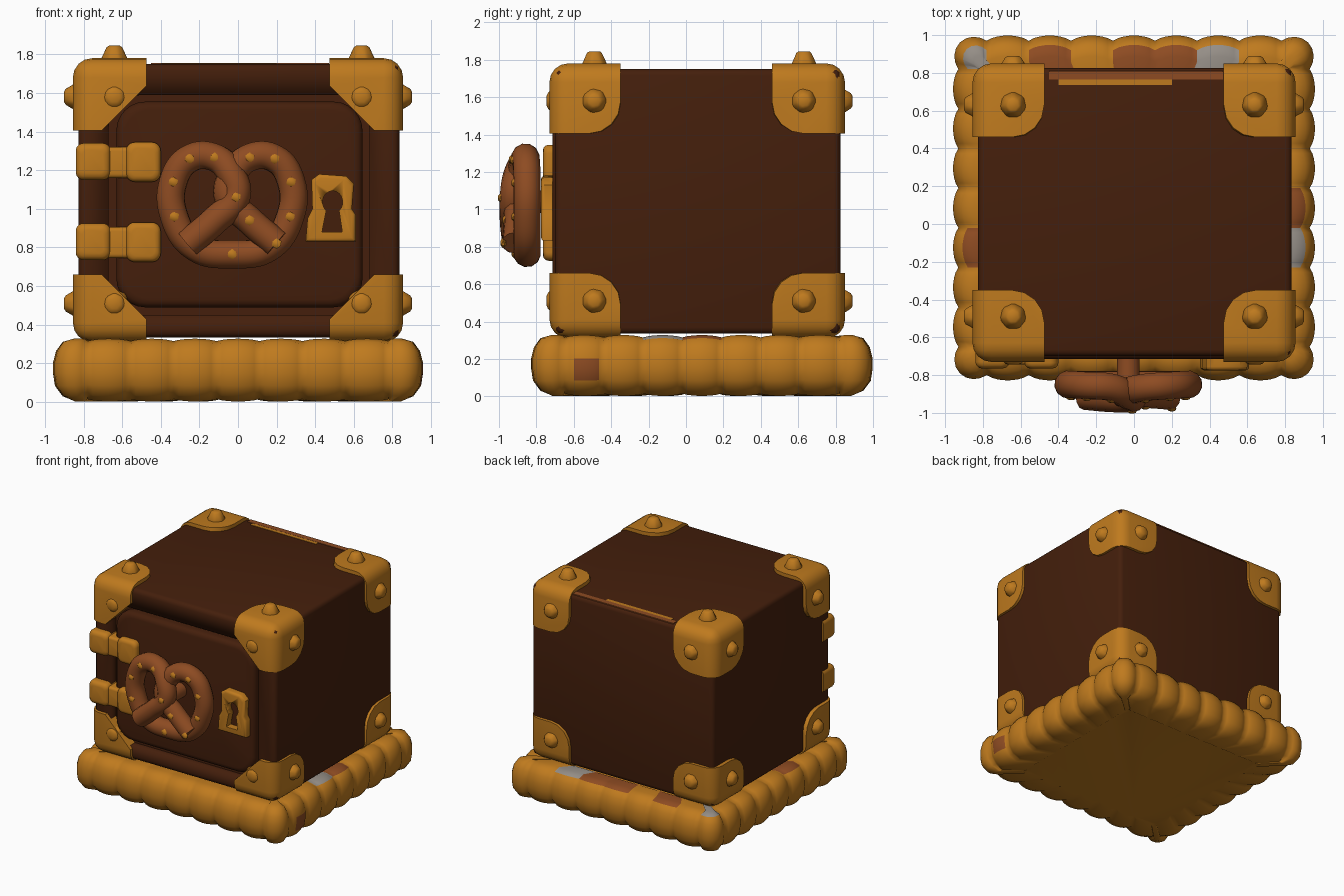
import bpy, bmesh, math
from mathutils import Vector, Matrix

if "Cube" in bpy.data.objects:
    bpy.data.objects.remove(bpy.data.objects["Cube"])


def material(name, r, g, b):
    m = bpy.data.materials.new(name)
    m.diffuse_color = (r, g, b, 1)
    m.use_nodes = True
    m.node_tree.nodes["Principled BSDF"].inputs["Base Color"].default_value = m.diffuse_color
    return m


CHOC = material("dark chocolate", 0.058, 0.0135, 0.0035)
GOLD = material("golden biscuit", 0.52, 0.195, 0.013)
BAKED = material("baked brown", 0.27, 0.071, 0.016)
GREY = material("icing grey", 0.30, 0.27, 0.24)


def finish(name, bm, *mats, angle=40):
    bmesh.ops.recalc_face_normals(bm, faces=bm.faces[:])
    me = bpy.data.meshes.new(name)
    bm.to_mesh(me)
    bm.free()
    ob = bpy.data.objects.new(name, me)
    bpy.context.collection.objects.link(ob)
    for m in mats:
        me.materials.append(m)
    bpy.ops.object.select_all(action='DESELECT')
    ob.select_set(True)
    bpy.context.view_layer.objects.active = ob
    bpy.ops.object.shade_smooth_by_angle(angle=math.radians(angle))
    return ob


def rounded(x0, x1, z0, z1, r, n=6):
    """Outline of a rounded rectangle."""
    pts = []
    for i, (cx, cz) in enumerate([(x1 - r, z1 - r), (x0 + r, z1 - r), (x0 + r, z0 + r), (x1 - r, z0 + r)]):
        for k in range(n + 1):
            a = (i + k / n) * math.pi / 2
            pts.append((cx + r * math.cos(a), cz + r * math.sin(a)))
    return pts


def plate(name, pts, y_front, y_back, mat, bevel=0.0):
    """Upright prism from an x-z outline, with a softened front rim."""
    xs, zs = [p[0] for p in pts], [p[1] for p in pts]
    cx, cz = (min(xs) + max(xs)) / 2, (min(zs) + max(zs)) / 2
    hx, hz = max(xs) - cx, max(zs) - cz
    levels = [(0, y_back), (0, y_front + bevel)]
    if bevel:
        levels += [(bevel * (1 - math.cos(a)), y_front + bevel * (1 - math.sin(a)))
                   for a in (math.pi / 6, math.pi / 3, math.pi / 2)]
    bm = bmesh.new()
    rows = [[bm.verts.new((cx + (x - cx) * (1 - s / hx), y, cz + (z - cz) * (1 - s / hz))) for x, z in pts]
            for s, y in levels]
    n = len(pts)
    for a, b in zip(rows, rows[1:]):
        for i in range(n):
            j = (i + 1) % n
            bm.faces.new((a[i], a[j], b[j], b[i]))
    bm.faces.new(rows[0])
    bm.faces.new(rows[-1])
    return finish(name, bm, mat)


def box(lo, hi):
    bm = bmesh.new()
    bmesh.ops.create_cube(bm, size=1)
    lo, hi = Vector(lo), Vector(hi)
    for v in bm.verts:
        v.co = Vector([lo[i] + (v.co[i] + 0.5) * (hi[i] - lo[i]) for i in range(3)])
    return bm


def cut(ob, cutter):
    cutter.hide_render = True
    cutter.hide_set(True)
    mod = ob.modifiers.new("cut", 'BOOLEAN')
    mod.object = cutter
    mod.operation = 'DIFFERENCE'
    mod.solver = 'EXACT'


# Scalloped biscuit base: a lofted stack of wavy outlines
def base():
    X, Y0, Y1, R, lumps, steps = 0.93, -0.80, 0.97, 0.15, 7, 8
    ring = []   # (point, outward direction, bulge, lump number)
    corners = [(X - R, Y0 + R, -90), (X - R, Y1 - R, 0), (R - X, Y1 - R, 90), (R - X, Y0 + R, 180)]
    for c, (cx, cy, a0) in enumerate(corners):
        for k in range(steps):
            a = math.radians(a0 + 90 * k / steps)
            d = Vector((math.cos(a), math.sin(a), 0))
            ring.append((Vector((cx, cy, 0)) + R * d, d, 0.05 * math.sin(math.pi * k / steps), c * 10))
        nx, ny, _ = corners[(c + 1) % 4]
        a = math.radians(a0 + 90)
        d = Vector((math.cos(a), math.sin(a), 0))
        p, q = Vector((cx, cy, 0)) + R * d, Vector((nx, ny, 0)) + R * d
        for k in range(lumps * steps):
            f = (k % steps) / steps
            ring.append((p.lerp(q, k / (lumps * steps)), d, 0.028 * math.sin(math.pi * f) ** 0.7,
                         c * 10 + 1 + k // steps))
    profile = [(0.30, 0.015), (0.12, 0.015), (0.05, 0.04), (0.01, 0.09), (0, 0.15), (0, 0.20),
               (0.015, 0.255), (0.05, 0.30), (0.11, 0.315), (0.24, 0.305)]
    bm = bmesh.new()
    rows = []
    for inset, z in profile:
        row = []
        for p, d, b, _ in ring:
            lift = min(b, 0.028)
            q = p + d * (b - min(inset, 0.12))
            e = max(0, inset - 0.12)
            q = Vector((q.x * (1 - e), (q.y - 0.085) * (1 - e) + 0.085, 0))
            q.z = 0.165 + (z - 0.165) * (1 + 3 * lift)
            row.append(bm.verts.new(q))
        rows.append(row)
    n = len(ring)
    for r in range(len(rows) - 1):
        for i in range(n):
            j = (i + 1) % n
            f = bm.faces.new((rows[r][i], rows[r][j], rows[r + 1][j], rows[r + 1][i]))
            lump = ring[i][3]
            # a few discoloured lumps on the upper rim at the sides and back
            if (r >= 7 and lump in (4, 13, 14, 16, 25)) or (lump == 1 and r in (3, 4) and 2 <= i % 8 <= 6):
                f.material_index = 1
            elif r >= 7 and lump in (3, 12, 20):
                f.material_index = 2
    bm.faces.new(rows[0])
    bm.faces.new(rows[-1])
    finish("biscuit_base", bm, GOLD, BAKED, GREY, angle=60)


base()

# Chocolate safe body with a recessed front
bm = box((-0.825, -0.70, 0.335), (0.835, 0.825, 1.75))
bmesh.ops.bevel(bm, geom=bm.edges[:], offset=0.035, segments=3, profile=0.5, affect='EDGES')
body = finish("safe_body", bm, CHOC)
cut(body, plate("recess_cutter", rounded(-0.67, 0.68, 0.45, 1.59, 0.17), -0.9, -0.64, CHOC))
plate("door", rounded(-0.63, 0.645, 0.49, 1.555, 0.15), -0.715, -0.60, CHOC, 0.04)

# Uneven baked strips along the back of the top
finish("top_baked_strip", box((-0.45, 0.765, 1.746), (0.47, 0.81, 1.754)), BAKED)
finish("top_gold_strip", box((-0.40, 0.735, 1.746), (0.20, 0.765, 1.753)), GOLD)


# Biscuit corner caps with blunt studs
def stud(name, pos, axis, h=0.065):
    bm = bmesh.new()
    rot = Vector((0, 0, 1)).rotation_difference(Vector(axis)).to_matrix().to_4x4()
    bmesh.ops.create_cone(bm, cap_ends=True, segments=7, radius1=0.085, radius2=0.04, depth=h + 0.03,
                          matrix=Matrix.Translation(Vector(pos) + Vector(axis) * (h - 0.03) / 2) @ rot)
    bmesh.ops.bevel(bm, geom=bm.edges[:], offset=0.01, segments=1, affect='EDGES')
    finish(name, bm, GOLD, angle=60)


def cap(name, sx, sy, sz):
    outer = (0.855 * sx, 0.85 if sy > 0 else -0.73, 1.78 if sz > 0 else 0.31)
    inner = (0.475 * sx, 0.46 if sy > 0 else -0.35, 1.405 if sz > 0 else 0.66)
    bm = box([min(a, b) for a, b in zip(inner, outer)], [max(a, b) for a, b in zip(inner, outer)])

    def edges(corner, ax):
        return [e for e in bm.edges if all(abs(v.co[i] - corner[i]) < 1e-4
                                           for v in e.verts for i in range(3) if i != ax)]
    bmesh.ops.bevel(bm, geom=edges(outer, 0) + edges(outer, 1) + edges(outer, 2), offset=0.10,
                    segments=4, profile=0.5, affect='EDGES')
    # inner corner of each visible face: wide chamfer on the front, round elsewhere
    for ax in (1, 2, 0):
        front = ax == 1 and sy < 0
        bmesh.ops.bevel(bm, geom=edges(inner, ax), offset=0.23 if front else 0.17,
                        segments=1 if front else 4, profile=0.5, affect='EDGES')
    finish(name, bm, GOLD)
    mid = [0.64 * sx, 0.63 if sy > 0 else -0.49, 1.58 if sz > 0 else 0.51]
    stud(name + "_side_stud", (outer[0], mid[1], mid[2]), (sx, 0, 0), 0.045)
    stud(name + "_face_stud", (mid[0], outer[1], mid[2]), (0, sy, 0), 0.04 if sy > 0 else 0.015)
    if sz > 0:
        stud(name + "_top_stud", (mid[0], mid[1], outer[2]), (0, 0, 1))


for sx, a in ((-1, "left"), (1, "right")):
    for sy, b in ((-1, "front"), (1, "back")):
        for sz, c in ((-1, "lower"), (1, "upper")):
            cap(f"{c}_{b}_{a}_cap", sx, sy, sz)

# Door hinges: barrel, strap and end block
for label, z in (("upper", 1.24), ("lower", 0.825)):
    plate(label + "_hinge_barrel", rounded(-0.84, -0.66, z - 0.09, z + 0.10, 0.04), -0.765, -0.60, GOLD, 0.035)
    plate(label + "_hinge_strap", rounded(-0.75, -0.50, z - 0.08, z + 0.08, 0.02), -0.745, -0.60, GOLD, 0.02)
    plate(label + "_hinge_block", rounded(-0.58, -0.40, z - 0.10, z + 0.105, 0.045), -0.765, -0.68, GOLD, 0.03)

# Lock plate with a real keyhole
lock = plate("lock_plate", [(0.35, 0.83), (0.61, 0.83), (0.61, 0.97), (0.59, 1.0), (0.60, 1.13), (0.56, 1.17),
                            (0.42, 1.18), (0.38, 1.15), (0.385, 1.0), (0.36, 0.95)], -0.775, -0.705, GOLD, 0.02)
hole = [(0.49 + 0.052 * math.cos(math.radians(t)), 1.035 + 0.058 * math.sin(math.radians(t)))
        for t in range(-50, 231, 20)]
cut(lock, plate("keyhole_cutter", hole + [(0.435, 0.88), (0.54, 0.88)], -0.9, -0.6, CHOC))

# Pretzel handle: one half of the rope, mirrored for the other
CX = -0.03
half = [(0.19, -0.85, 0.80), (0.30, -0.85, 0.96), (0.305, -0.85, 1.14), (0.22, -0.855, 1.26),
        (0.09, -0.865, 1.265), (0.0, -0.885, 1.17), (-0.02, -0.90, 1.06), (0.09, -0.90, 0.94), (0.23, -0.91, 0.82)]
right = [(CX + x, y, z) for x, y, z in half]
left = [(CX - x, y - (0.022 if 0.9 < z < 1.2 and x < 0.2 else 0), z) for x, y, z in half]
path = right[::-1] + [(CX, -0.85, 0.765)] + left
cu = bpy.data.curves.new("pretzel_handle", 'CURVE')
cu.dimensions = '3D'
cu.bevel_depth = 0.074
cu.bevel_resolution = 4
cu.resolution_u = 8
cu.use_fill_caps = True
sp = cu.splines.new('BEZIER')
sp.bezier_points.add(len(path) - 1)
for bp, p in zip(sp.bezier_points, path):
    bp.co = p
    bp.handle_left_type = bp.handle_right_type = 'AUTO'
cu.materials.append(BAKED)
pretzel = bpy.data.objects.new("pretzel_handle", cu)
bpy.context.collection.objects.link(pretzel)
bpy.ops.object.select_all(action='DESELECT')
pretzel.select_set(True)
bpy.context.view_layer.objects.active = pretzel
bpy.ops.object.convert(target='MESH')
bpy.ops.object.shade_smooth_by_angle(angle=math.radians(50))

# Handle axle joining the pretzel to the door
plate("handle_axle", rounded(CX - 0.06, CX + 0.06, 0.98, 1.10, 0.06), -0.88, -0.70, BAKED)

# Salt grains on the rope
bm = bmesh.new()
for p in right[1:5] + [path[9]] + left[1:5] + [left[6], right[7], right[8]]:
    bmesh.ops.create_icosphere(bm, subdivisions=1, radius=0.028,
                               matrix=Matrix.Translation((p[0], p[1] - 0.068, p[2])) @ Matrix.Diagonal((1, 0.6, 1, 1)))
finish("salt_grains", bm, GOLD)
